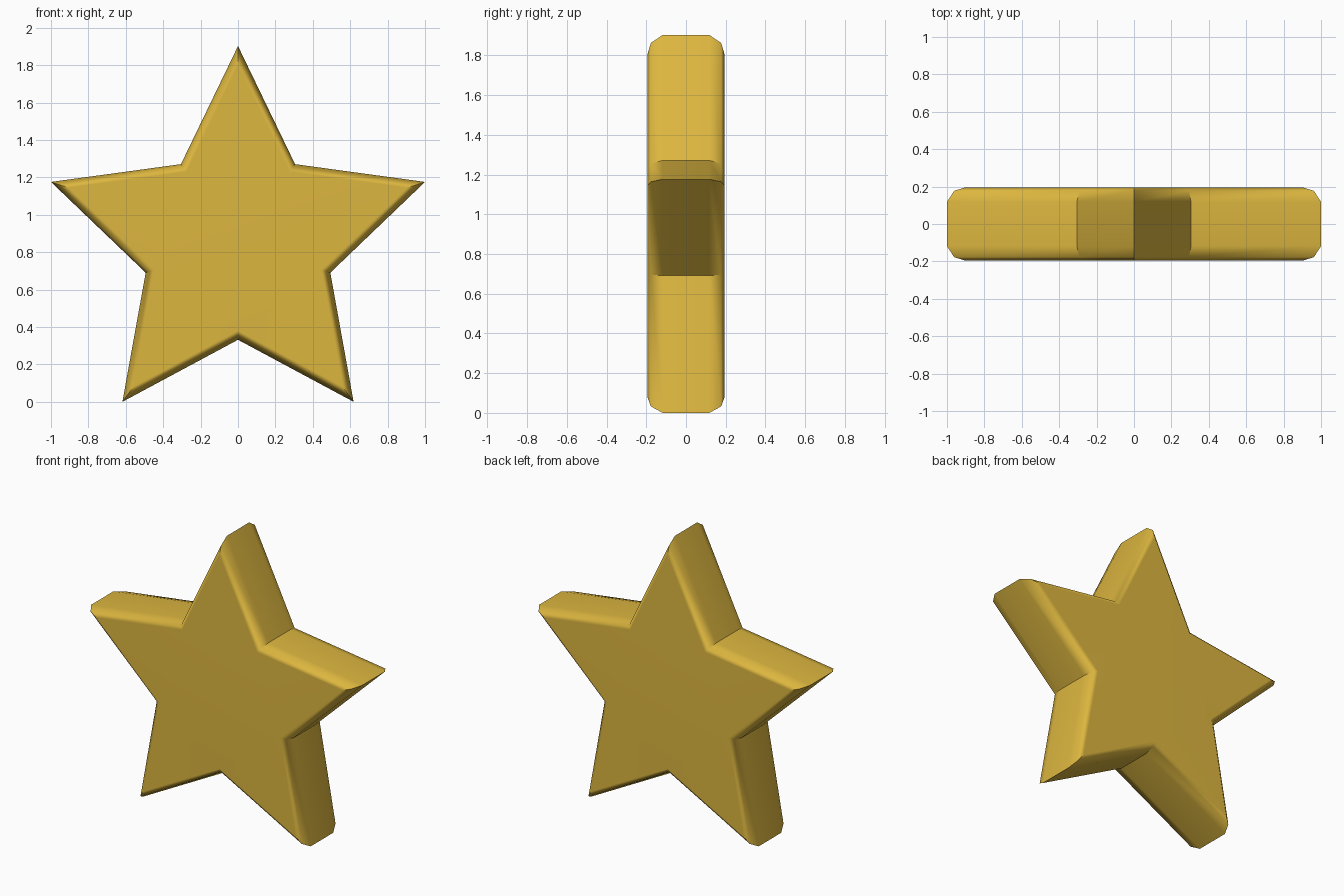
import bpy
import bmesh
from math import sin, cos, pi, radians, atan2

cube = bpy.data.objects.get("Cube")
if cube:
    bpy.data.objects.remove(cube, do_unlink=True)

POINTS = 5
OUTER, INNER = 1.0515, 0.519
CENTRE_Z = 0.851
# Half angles at a tip and at a notch decide how far each moves when inset
TIP = atan2(INNER * sin(pi / POINTS), OUTER - INNER * cos(pi / POINTS))
NOTCH = TIP + pi / POINTS


def star_ring(bm, y, inset):
    """Star outline at depth y, its edges moved inward by inset."""
    ring = []
    for i in range(2 * POINTS):
        if i % 2 == 0:
            r = OUTER - inset / sin(TIP)
        else:
            r = INNER - inset / sin(NOTCH)
        a = i * pi / POINTS
        ring.append(bm.verts.new((r * sin(a), y, CENTRE_Z + r * cos(a))))
    return ring


gold = bpy.data.materials.new("gold")
gold.use_nodes = True
colour = (0.72, 0.47, 0.05, 1)
gold.diffuse_color = colour
gold.node_tree.nodes["Principled BSDF"].inputs["Base Color"].default_value = colour

# Star body: stacked outlines with rounded front and back rims
profile = [(0.195, 0.0435), (0.177, 0.0174), (0.118, 0.0)]
levels = [(-y, d) for y, d in profile] + [(y, d) for y, d in reversed(profile)]
bm = bmesh.new()
rings = [star_ring(bm, y, d) for y, d in levels]
n = 2 * POINTS
for a, b in zip(rings, rings[1:]):
    for i in range(n):
        j = (i + 1) % n
        bm.faces.new((a[i], a[j], b[j], b[i]))
bm.faces.new(rings[0])
bm.faces.new(rings[-1])
bmesh.ops.recalc_face_normals(bm, faces=bm.faces)

mesh = bpy.data.meshes.new("star")
bm.to_mesh(mesh)
bm.free()
mesh.materials.append(gold)
star = bpy.data.objects.new("star", mesh)
bpy.context.collection.objects.link(star)

# Smooth rims, crisp tips and notches, flat front and back
bpy.ops.object.select_all(action="DESELECT")
star.select_set(True)
bpy.context.view_layer.objects.active = star
bpy.ops.object.shade_smooth_by_angle(angle=radians(45))
weighted = star.modifiers.new("flat_faces", "WEIGHTED_NORMAL")
weighted.keep_sharp = True
